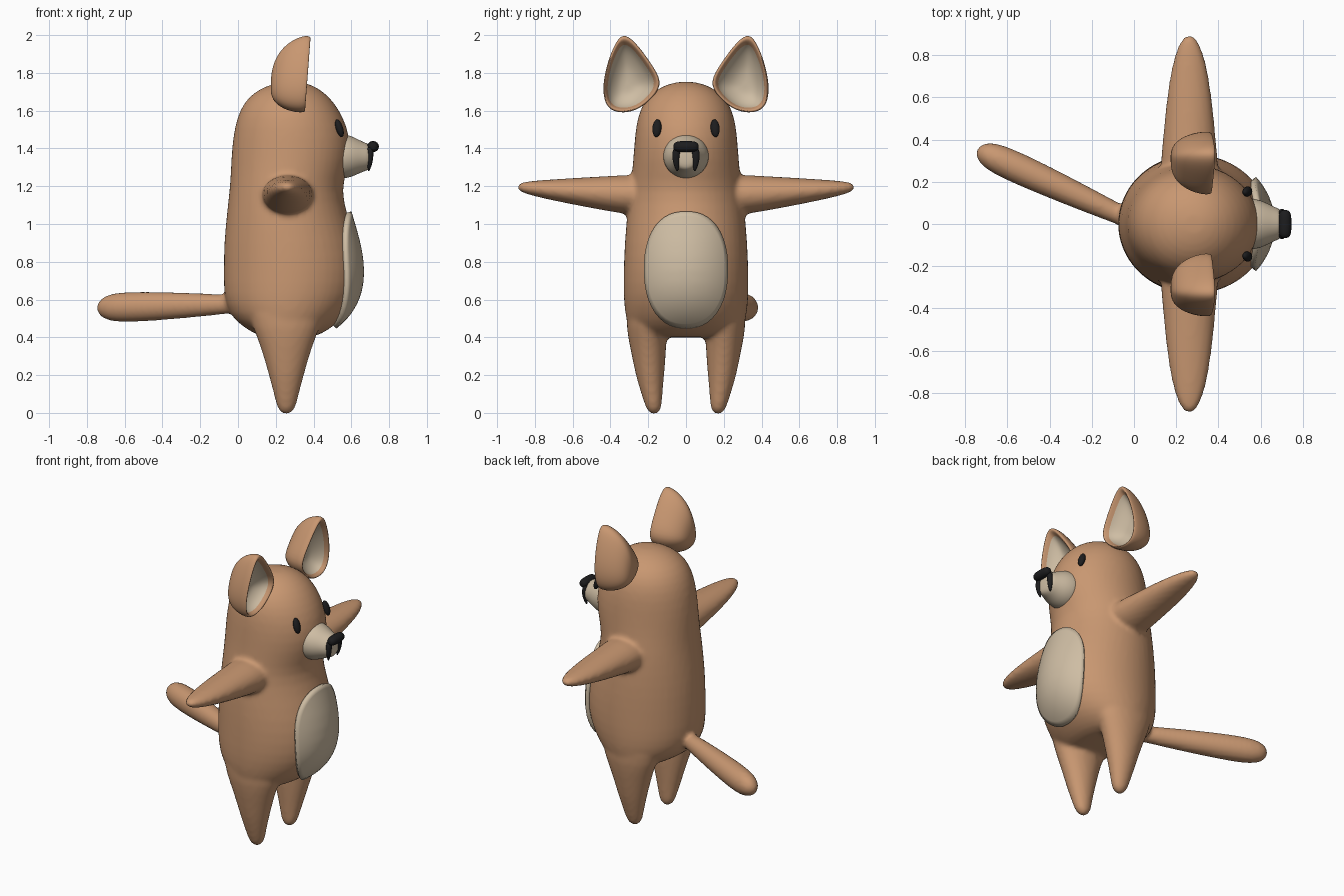
import bpy, bmesh, math
from mathutils import Vector

if "Cube" in bpy.data.objects:
    bpy.data.objects.remove(bpy.data.objects["Cube"])

X, Y, Z = Vector((1, 0, 0)), Vector((0, 1, 0)), Vector((0, 0, 1))


def material(name, rgb):
    m = bpy.data.materials.new(name)
    m.use_nodes = True
    m.diffuse_color = (*rgb, 1)
    bsdf = m.node_tree.nodes["Principled BSDF"]
    bsdf.inputs["Base Color"].default_value = (*rgb, 1)
    bsdf.inputs["Roughness"].default_value = 0.8
    return m


TAN = material("tan fur", (0.58, 0.31, 0.165))
CREAM = material("cream fur", (0.62, 0.51, 0.37))
BLACK = material("black", (0.012, 0.012, 0.013))


def skin(bm, rings):
    """Bridge closed rings in order; returns the new faces strip by strip."""
    strips = []
    for a, b in zip(rings, rings[1:]):
        n = len(a)
        strips.append([bm.faces.new((a[i], a[(i + 1) % n], b[(i + 1) % n], b[i])) for i in range(n)])
    return strips


def cap(bm, ring):
    centre = sum((v.co for v in ring), Vector()) / len(ring)
    c = bm.verts.new(centre)
    return [bm.faces.new((ring[i], ring[(i + 1) % len(ring)], c)) for i in range(len(ring))]


def loft(bm, stations, u, v, sides=24):
    """Elliptical tube through (centre, radius along u, radius along v)."""
    rings = []
    for c, ru, rv in stations:
        angles = [math.tau * i / sides for i in range(sides)]
        rings.append([bm.verts.new(Vector(c) + u * ru * math.cos(a) + v * rv * math.sin(a)) for a in angles])
    skin(bm, rings)
    cap(bm, rings[0])
    cap(bm, rings[-1])


def finish(name, bm, *mats, subdiv=1):
    bmesh.ops.recalc_face_normals(bm, faces=bm.faces)
    for f in bm.faces:
        f.smooth = True
    me = bpy.data.meshes.new(name)
    bm.to_mesh(me)
    bm.free()
    for m in mats:
        me.materials.append(m)
    ob = bpy.data.objects.new(name, me)
    bpy.context.collection.objects.link(ob)
    if subdiv:
        s = ob.modifiers.new("Round", "SUBSURF")
        s.levels = s.render_levels = subdiv
    return ob


def mirror(ob):
    m = ob.modifiers.new("Mirror", "MIRROR")
    m.use_axis = (False, True, False)


# Torso and head: height, back, front, half width
bm = bmesh.new()
torso = [(0.4, 0.16, 0.38, 0.2), (0.415, 0.09, 0.44, 0.27), (0.46, 0.02, 0.51, 0.31),
         (0.52, -0.05, 0.575, 0.325), (0.62, -0.079, 0.635, 0.335), (0.75, -0.08, 0.652, 0.334),
         (0.9, -0.077, 0.63, 0.328), (1.05, -0.063, 0.58, 0.315), (1.18, -0.047, 0.55, 0.3),
         (1.28, -0.041, 0.58, 0.287), (1.4, -0.036, 0.603, 0.278), (1.52, -0.02, 0.58, 0.268),
         (1.61, 0.01, 0.535, 0.245), (1.68, 0.06, 0.48, 0.2), (1.73, 0.14, 0.41, 0.13),
         (1.752, 0.23, 0.34, 0.05)]
loft(bm, [(((b + f) / 2, 0, z), (f - b) / 2, w) for z, b, f, w in torso], X, Y)

for s in (-1, 1):
    # Legs: height, sideways centre, depth radius, width radius
    legs = [(0.7, 0.19, 0.22, 0.12), (0.5, 0.205, 0.2, 0.115), (0.4, 0.205, 0.155, 0.103),
            (0.3, 0.197, 0.122, 0.09), (0.2, 0.191, 0.093, 0.076), (0.1, 0.181, 0.067, 0.056),
            (0.03, 0.171, 0.05, 0.043), (0.005, 0.17, 0.034, 0.03), (-0.006, 0.17, 0.01, 0.01)]
    loft(bm, [((0.256, s * y, z), a, b) for z, y, a, b in legs], X, Y)
    # Arms: reach, height, depth radius, thickness radius
    arms = [(0.1, 1.15, 0.14, 0.1), (0.29, 1.155, 0.138, 0.108), (0.4, 1.16, 0.126, 0.095),
            (0.55, 1.17, 0.113, 0.077), (0.7, 1.18, 0.093, 0.057), (0.8, 1.188, 0.07, 0.042),
            (0.86, 1.193, 0.046, 0.03), (0.885, 1.195, 0.025, 0.018), (0.896, 1.195, 0.008, 0.006)]
    loft(bm, [((0.262, s * y, z), a, b) for y, z, a, b in arms], X, Z)

# Tail: fraction along its line, radius
start, end = Vector((0.05, -0.01, 0.578)), Vector((-0.742, 0.352, 0.556))
along = (end - start).normalized()
tail = [(0, 0.045), (0.12, 0.05), (0.3, 0.062), (0.5, 0.072), (0.7, 0.08), (0.86, 0.08),
        (0.94, 0.067), (0.985, 0.042), (1, 0.015)]
loft(bm, [(start.lerp(end, t), r * 0.92, r) for t, r in tail], along.cross(Z).normalized(), Z)

# Fuse limbs and torso into one soft skin
body = finish("body", bm, TAN)
fuse = body.modifiers.new("Fuse", "REMESH")
fuse.mode, fuse.voxel_size, fuse.use_smooth_shade = "VOXEL", 0.014, True
soft = body.modifiers.new("Soften", "SMOOTH")
soft.factor, soft.iterations = 0.5, 5

# Ears: cupped shells, cream inside
outline = [(0.335, 2.01), (0.375, 1.96), (0.415, 1.86), (0.44, 1.75), (0.437, 1.66), (0.405, 1.6),
           (0.33, 1.585), (0.25, 1.605), (0.17, 1.67), (0.12, 1.75), (0.19, 1.86), (0.275, 1.975)]
middle = Vector((0.31, 1.73))
bm = bmesh.new()
rings = []
for scale, x in [(0.2, 0.175), (0.5, 0.187), (0.78, 0.23), (0.95, 0.29), (1.01, 0.345), (0.98, 0.372),
                 (0.9, 0.37), (0.83, 0.345), (0.7, 0.31), (0.4, 0.275), (0.15, 0.268)]:
    ring = []
    for p in outline:
        q = middle + (Vector(p) - middle) * scale
        ring.append(bm.verts.new((x + 0.08 * (q.y - 1.8) * scale, q.x, q.y)))
    rings.append(ring)
strips = skin(bm, rings)
cap(bm, rings[0])
for f in sum(strips[7:], []) + cap(bm, rings[-1]):
    f.material_index = 1
mirror(finish("ears", bm, TAN, CREAM, subdiv=2))

# Muzzle: forward position, height, half width, half height
bm = bmesh.new()
muzzle = [(0.5, 1.36, 0.13, 0.125), (0.58, 1.358, 0.12, 0.117), (0.62, 1.357, 0.105, 0.1),
          (0.66, 1.356, 0.083, 0.08), (0.69, 1.355, 0.072, 0.07), (0.704, 1.355, 0.055, 0.055),
          (0.707, 1.355, 0.02, 0.02)]
loft(bm, [((x, 0, z), w, h) for x, z, w, h in muzzle], Y, Z)
finish("muzzle", bm, CREAM)

# Nose
bm = bmesh.new()
nose = [(-0.066, 0.012), (-0.058, 0.025), (-0.035, 0.031), (0, 0.032),
        (0.035, 0.031), (0.058, 0.025), (0.066, 0.012)]
loft(bm, [((0.715, y, 1.41), r, r * 0.95) for y, r in nose], X, Z, 16)
finish("nose", bm, BLACK)

# Mouth: two tapering strokes hanging below the nose
bm = bmesh.new()
mouth = [(1.405, 0.698, 0.045, 0.022), (1.37, 0.702, 0.054, 0.021), (1.33, 0.7, 0.053, 0.018),
         (1.3, 0.695, 0.049, 0.012), (1.28, 0.692, 0.046, 0.004)]
loft(bm, [((x, y, z), r * 0.8, r) for z, x, y, r in mouth], X, Y, 12)
mirror(finish("mouth", bm, BLACK))

# Eyes
bm = bmesh.new()
bmesh.ops.create_uvsphere(bm, u_segments=16, v_segments=10, radius=1)
for v in bm.verts:
    x, y, z = v.co
    v.co = (0.537 + 0.02 * x - 0.012 * z, 0.154 + 0.024 * y - 0.003 * z, 1.507 + 0.047 * z)
mirror(finish("eyes", bm, BLACK, subdiv=0))

# Belly patch: rounded disc projected on the torso
bm = bmesh.new()
rings = []
for k in range(1, 13):
    ring = []
    for i in range(48):
        a = math.tau * i / 48
        c, s = math.cos(a), math.sin(a)
        r = (abs(c) ** 2.3 + abs(s) ** 2.3) ** (-1 / 2.3) * k / 12
        ring.append(bm.verts.new((1, 0.213 * r * c, 0.76 + 0.303 * r * s)))
    rings.append(ring)
skin(bm, rings)
cap(bm, rings[0])
belly = finish("belly_patch", bm, CREAM, subdiv=0)
wrap = belly.modifiers.new("Wrap", "SHRINKWRAP")
wrap.target, wrap.wrap_method = body, "PROJECT"
wrap.use_project_x, wrap.use_positive_direction, wrap.use_negative_direction = True, False, True
wrap.offset = 0.012
thick = belly.modifiers.new("Thickness", "SOLIDIFY")
thick.thickness, thick.offset = 0.03, 0
